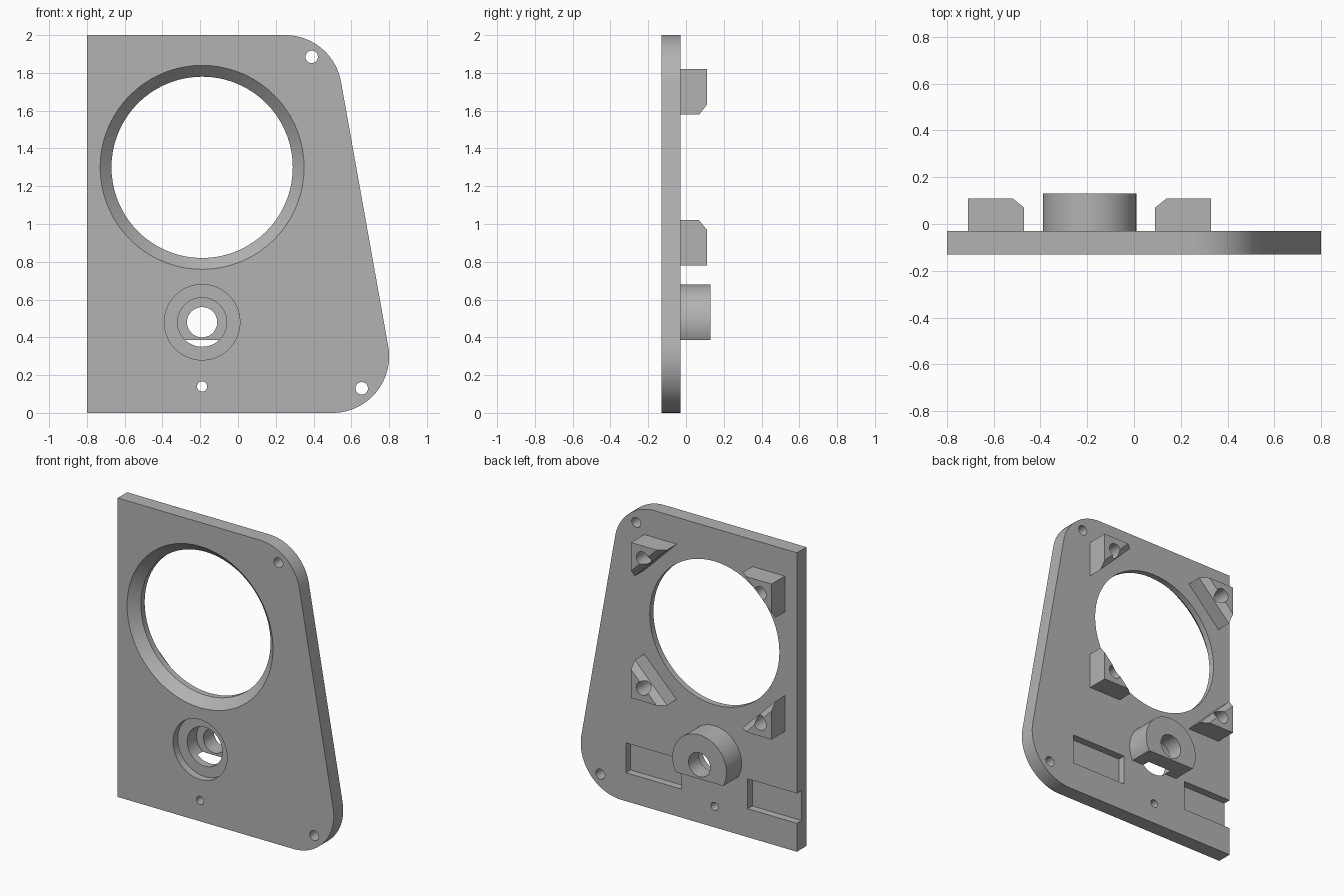
import bpy
import bmesh
from math import radians, cos, sin, asin, degrees

if "Cube" in bpy.data.objects:
    bpy.data.objects.remove(bpy.data.objects["Cube"])

grey = bpy.data.materials.new("plain_grey")
grey.use_nodes = True
colour = (0.45, 0.45, 0.45, 1)
grey.diffuse_color = colour
grey.node_tree.nodes["Principled BSDF"].inputs["Base Color"].default_value = colour

FRONT, BACK = -0.13, -0.03      # plate faces
CX, FAN_Z, BOSS_Z = -0.19, 1.3, 0.48


def arc(x, z, r, start=0, end=360, steps=72):
    """Points on an arc in the x-z plane; a full circle drops its repeat point."""
    count = steps if end - start == 360 else steps + 1
    angles = [radians(start + (end - start) * i / steps) for i in range(count)]
    return [(x + r * cos(a), z + r * sin(a)) for a in angles]


def loft(name, *sections):
    """Closed solid through matching outlines, each given as (points, y)."""
    bm = bmesh.new()
    rings = [[bm.verts.new((x, y, z)) for x, z in pts] for pts, y in sections]
    for a, b in zip(rings, rings[1:]):
        for i in range(len(a)):
            j = (i + 1) % len(a)
            bm.faces.new((a[i], a[j], b[j], b[i]))
    bm.faces.new(rings[0])
    bm.faces.new(rings[-1])
    bmesh.ops.recalc_face_normals(bm, faces=bm.faces)
    mesh = bpy.data.meshes.new(name)
    bm.to_mesh(mesh)
    bm.free()
    obj = bpy.data.objects.new(name, mesh)
    bpy.context.collection.objects.link(obj)
    return obj


def combine(target, tool, operation):
    """Apply a boolean and remove the helper."""
    mod = target.modifiers.new("shape", "BOOLEAN")
    mod.operation, mod.object, mod.solver = operation, tool, "EXACT"
    bpy.context.view_layer.objects.active = target
    bpy.ops.object.modifier_apply(modifier=mod.name)
    bpy.data.objects.remove(tool)


def hole(x, z, r, y0, y1):
    return loft("hole", (arc(x, z, r), y0), (arc(x, z, r), y1))


def box(x0, x1, z0, z1, y0, y1):
    pts = [(x0, z0), (x1, z0), (x1, z1), (x0, z1)]
    return loft("pocket", (pts, y0), (pts, y1))


# Plate with two rounded corners and a slanted side
outline = [(-0.8, 2), (-0.8, 0)]
outline += arc(0.5, 0.3, 0.3, -90, 10.1, 24) + arc(0.25, 1.7, 0.3, 10.1, 90, 24)
plate = loft("mounting_plate", (outline, FRONT), (outline, BACK))

# Round boss with a flat underside
tilt = degrees(asin(0.095 / 0.2))
boss_outline = arc(CX, BOSS_Z, 0.2, -tilt, 180 + tilt)
combine(plate, loft("boss", (boss_outline, -0.06), (boss_outline, 0.13)), "UNION")

# Four triangular corner mounts with a chamfered inner side
corners = [(sx, sz) for sx in (-1, 1) for sz in (-1, 1)]
for sx, sz in corners:
    def triangle(leg):
        x, z = CX + sx * 0.52, FAN_Z + sz * 0.52
        return [(x, z), (x - sx * leg, z), (x, z - sz * leg)]
    mount = loft("mount", (triangle(0.24), -0.06), (triangle(0.24), 0.07),
                 (triangle(0.19), 0.11))
    combine(plate, mount, "UNION")

# Blind screw holes in the mounts
for sx, sz in corners:
    combine(plate, hole(CX + sx * 0.435, FAN_Z + sz * 0.435, 0.045, -0.02, 0.2),
            "DIFFERENCE")

# Large opening, tapered at the front
fan = loft("opening", (arc(CX, FAN_Z, 0.55), FRONT - 0.01),
           (arc(CX, FAN_Z, 0.48), FRONT + 0.06), (arc(CX, FAN_Z, 0.48), 0))
combine(plate, fan, "DIFFERENCE")

# Stepped bore through the boss
for r, y0, y1 in ((0.2, -0.2, -0.08), (0.13, -0.1, 0.02), (0.08, 0, 0.2)):
    combine(plate, hole(CX, BOSS_Z, r, y0, y1), "DIFFERENCE")

# Through holes
for x, z, r in ((0.39, 1.885, 0.033), (0.655, 0.13, 0.033), (CX, 0.14, 0.027)):
    combine(plate, hole(x, z, r, -0.2, 0.1), "DIFFERENCE")

# Rear pockets, one running out through the straight side
for x0, x1 in ((0.055, 0.465), (-0.9, -0.435)):
    combine(plate, box(x0, x1, 0.19, 0.39, -0.08, 0.1), "DIFFERENCE")

plate.data.materials.clear()
plate.data.materials.append(grey)
for face in plate.data.polygons:
    face.material_index = 0
bpy.ops.object.select_all(action="DESELECT")
plate.select_set(True)
bpy.context.view_layer.objects.active = plate
bpy.ops.object.shade_smooth_by_angle(angle=radians(30))
